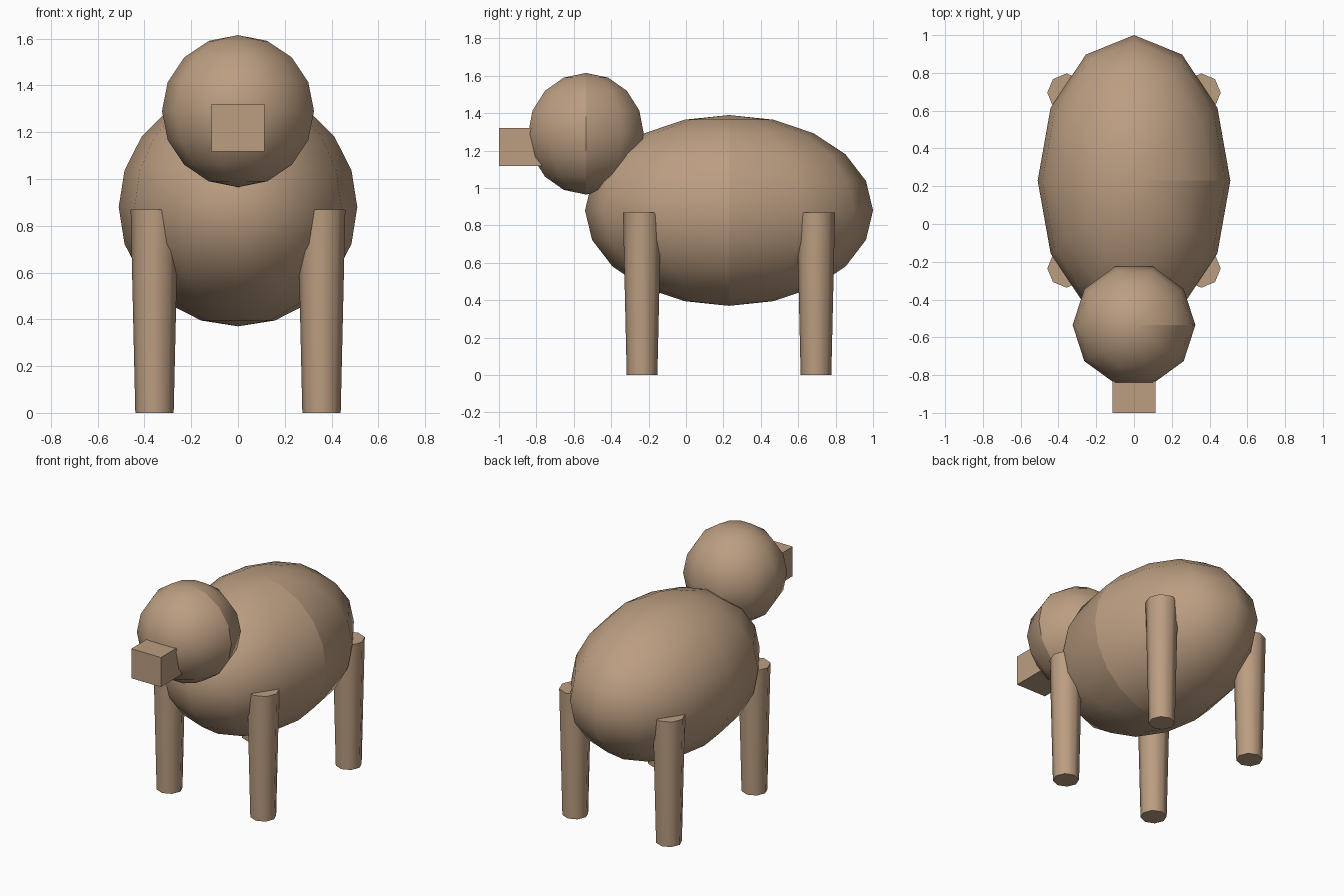
import bpy, bmesh
from math import pi, radians
from mathutils import Matrix

if "Cube" in bpy.data.objects:
    bpy.data.objects.remove(bpy.data.objects["Cube"])

tan = bpy.data.materials.new("tan")
tan.diffuse_color = (0.50, 0.34, 0.22, 1)
tan.use_nodes = True
tan.node_tree.nodes["Principled BSDF"].inputs["Base Color"].default_value = tan.diffuse_color


def finish(name, bm, loc, smooth=True):
    mesh = bpy.data.meshes.new(name)
    for f in bm.faces:
        f.smooth = smooth
    bm.to_mesh(mesh)
    bm.free()
    mesh.materials.append(tan)
    obj = bpy.data.objects.new(name, mesh)
    obj.location = loc
    bpy.context.collection.objects.link(obj)
    return obj


def ball(name, loc, radii, segments, rings):
    bm = bmesh.new()
    # quarter turn puts a column of vertices on the x axis
    bmesh.ops.create_uvsphere(bm, u_segments=segments, v_segments=rings, radius=1,
                              matrix=Matrix.Rotation(pi / 2, 4, 'Z'))
    # shading seam down the right side
    for e in bm.edges:
        if all(abs(v.co.y) < 1e-4 and v.co.x > -1e-4 for v in e.verts):
            e.smooth = False
    bmesh.ops.scale(bm, vec=radii, verts=bm.verts)
    return finish(name, bm, loc)


# Body and head
ball("body", (0, 0.23, 0.88), (0.51, 0.77, 0.51), 12, 10)
ball("head", (0, -0.535, 1.29), (0.325, 0.325, 0.325), 10, 8)

# Snout block, sunk into the head
bm = bmesh.new()
bmesh.ops.create_cube(bm, size=1)
bmesh.ops.scale(bm, vec=(0.226, 0.30, 0.203), verts=bm.verts)
finish("snout", bm, (0, -0.85, 1.218), smooth=False)

# Four eight-sided tapered legs
LEG_HEIGHT = 0.87
for end, y in (("front", -0.235), ("back", 0.695)):
    for side, x in (("left", -0.357), ("right", 0.357)):
        bm = bmesh.new()
        bmesh.ops.create_cone(bm, cap_ends=True, segments=8, radius1=0.082,
                              radius2=0.102, depth=LEG_HEIGHT)
        for e in bm.edges:
            if e.calc_face_angle() > radians(60):
                e.smooth = False
        finish(f"{end}_{side}_leg", bm, (x, y, LEG_HEIGHT / 2))
